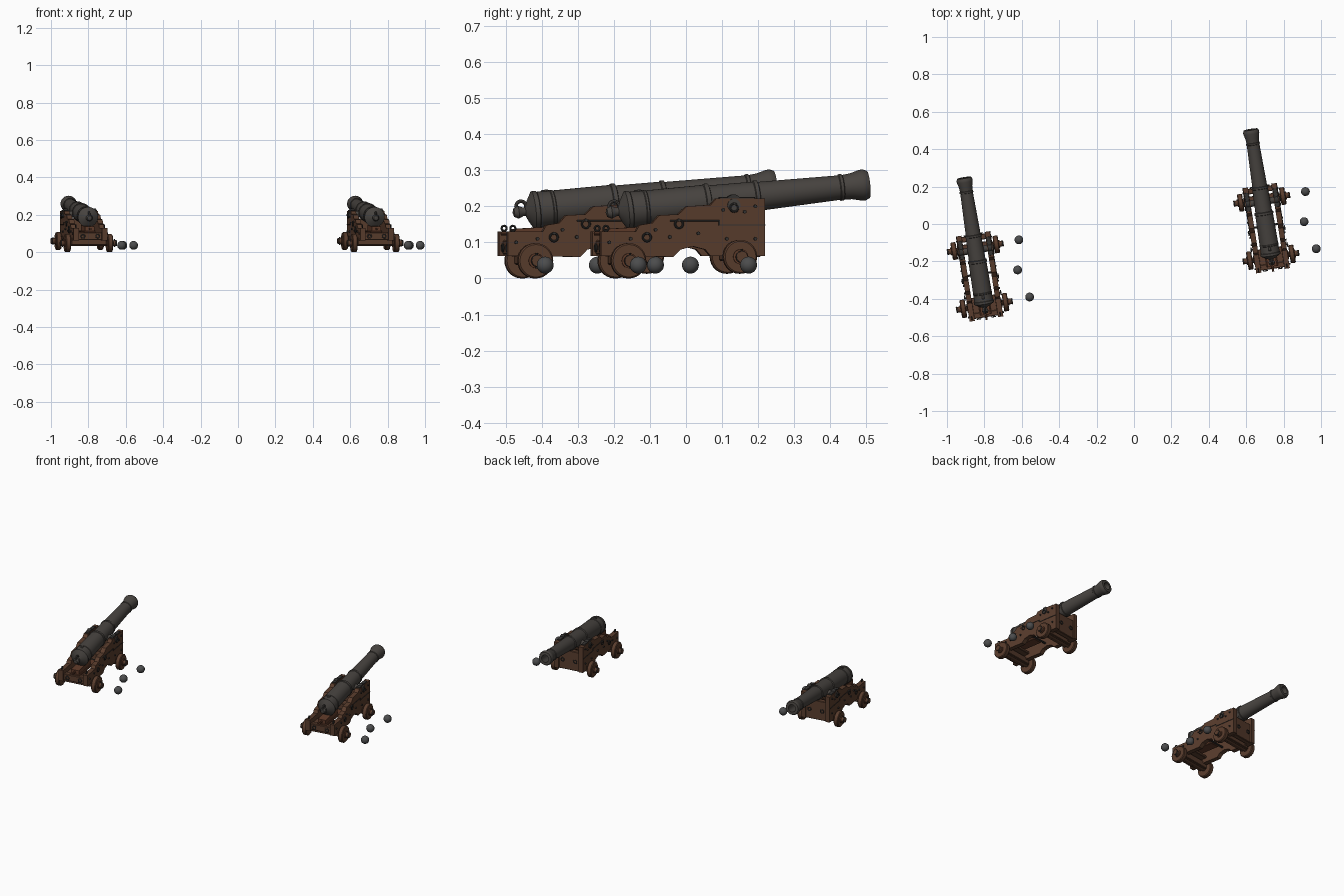
import bpy, bmesh, math
from mathutils import Matrix, Vector

cube = bpy.data.objects.get("Cube")
if cube:
    bpy.data.objects.remove(cube, do_unlink=True)


def material(name, r, g, b):
    mat = bpy.data.materials.new(name)
    mat.use_nodes = True
    mat.diffuse_color = (r, g, b, 1)
    shader = mat.node_tree.nodes["Principled BSDF"]
    shader.inputs["Base Color"].default_value = (r, g, b, 1)
    shader.inputs["Roughness"].default_value = 0.8
    return mat


gun_iron = material("gun iron", 0.064, 0.057, 0.051)
wood = material("brown wood", 0.1, 0.046, 0.026)
red_wood = material("reddish wood", 0.115, 0.044, 0.023)
black_iron = material("black iron", 0.035, 0.033, 0.031)
shot_grey = material("shot grey", 0.072, 0.073, 0.074)

# Both guns share the same meshes, turned the same way
turn = Matrix.Rotation(math.radians(9), 4, 'Z')
PLACES = {"left": Matrix.Translation((0.704, 0, 0)) @ turn,
          "right": Matrix.Translation((-0.828, -0.258, 0)) @ turn}

ALONG_X = Matrix.Rotation(math.radians(90), 4, 'Y')
ALONG_Y = Matrix.Rotation(math.radians(-90), 4, 'X')
UPRIGHT = Matrix.Identity(4)


def finish(name, bm, mat, smooth=True):
    bmesh.ops.recalc_face_normals(bm, faces=bm.faces)
    mesh = bpy.data.meshes.new(name)
    for face in bm.faces:
        face.smooth = smooth
    bm.to_mesh(mesh)
    bm.free()
    if smooth:
        mesh.set_sharp_from_angle(angle=math.radians(35))
    mesh.materials.append(mat)
    for side, place in PLACES.items():
        obj = bpy.data.objects.new(f"{name}_{side}", mesh)
        obj.matrix_world = place
        bpy.context.scene.collection.objects.link(obj)


def box(name, centre, size, mat, tilt=0, bevel=0.003):
    bm = bmesh.new()
    place = Matrix.Translation(centre) @ Matrix.Rotation(tilt, 4, 'X')
    bmesh.ops.create_cube(bm, size=1, matrix=place @ Matrix.Diagonal((*size, 1)))
    bmesh.ops.bevel(bm, geom=bm.edges[:], offset=bevel, segments=1, affect='EDGES')
    finish(name, bm, mat, False)


def lathe(name, profile, centre, axis, mat, steps=28, closed=False):
    bm = bmesh.new()
    verts = [bm.verts.new((r, 0, h)) for r, h in profile]
    edges = [bm.edges.new(pair) for pair in zip(verts, verts[1:])]
    if closed:
        edges.append(bm.edges.new((verts[-1], verts[0])))
    bmesh.ops.spin(bm, geom=verts + edges, axis=(0, 0, 1), cent=(0, 0, 0),
                   angle=math.tau, steps=steps)
    bmesh.ops.remove_doubles(bm, verts=bm.verts, dist=0.00005)
    bm.transform(Matrix.Translation(centre) @ axis)
    finish(name, bm, mat)


def rod(name, centre, radius, length, axis, mat, steps=16):
    h = length / 2
    lathe(name, [(0, -h), (radius, -h), (radius, h), (0, h)], centre, axis, mat, steps)


def ring(name, centre, radius, wire, axis, mat):
    angles = [math.tau * i / 8 for i in range(8)]
    profile = [(radius + wire * math.cos(a), wire * math.sin(a)) for a in angles]
    lathe(name, profile, centre, axis, mat, 20, True)


def slab(name, outline, x, thickness, mat):
    """Side outline in (y, z), extruded across x."""
    bm = bmesh.new()
    face = bm.faces.new([bm.verts.new((x - thickness / 2, y, z)) for y, z in outline])
    new = bmesh.ops.extrude_face_region(bm, geom=[face])["geom"]
    bmesh.ops.translate(bm, vec=(thickness, 0, 0),
                        verts=[v for v in new if isinstance(v, bmesh.types.BMVert)])
    finish(name, bm, mat, False)


# Barrel: button, breech, reinforcing rings, flared muzzle and bore
BARREL = [(0, -.058), (.012, -.054), (.018, -.042), (.012, -.028), (.012, -.022),
          (.03, -.014), (.045, -.005), (.054, 0), (.054, .012), (.051, .014),
          (.05, .05), (.052, .052), (.052, .058), (.05, .06), (.048, .22),
          (.051, .222), (.051, .234), (.045, .236), (.042, .36), (.045, .362),
          (.045, .372), (.04, .374), (.034, .6), (.037, .602), (.037, .61),
          (.034, .612), (.036, .635), (.043, .662), (.043, .672), (.038, .683),
          (.022, .684), (.022, .6), (0, .6)]
breech = Vector((0, -.168, .188))
elevate = Matrix.Rotation(math.radians(6.1), 4, 'X') @ ALONG_Y
lathe("barrel", BARREL, breech, elevate, gun_iron, 36)
ring("breeching_ring", (0, -.202, .2), .014, .005, ALONG_X, gun_iron)
rod("trunnions", (0, .12, .203), .018, .19, ALONG_X, gun_iron, 20)
box("vent_patch", (0, -.135, .242), (.016, .022, .008), gun_iron, .1)

# Stepped cheeks with an arched underside
CHEEK = [(-.253, .062), (-.253, .13), (-.155, .13), (-.145, .148), (-.108, .154),
         (-.09, .175), (-.035, .178), (-.012, .2), (.055, .204), (.07, .221),
         (.208, .221), (.208, .062), (.055, .062), (.04, .08), (.005, .089),
         (-.03, .08), (-.05, .06)]
CHEEK_X = 0.077
for s, side in ((1, "left"), (-1, "right")):
    x = s * CHEEK_X
    outer = s * (CHEEK_X + .015)
    slab("cheek_" + side, CHEEK, x, .028, wood)
    # Plank joint and iron strapping
    box("plank_joint_" + side, (outer, .143, .148), (.003, .13, .003), black_iron, 0, .0005)
    box("upper_joint_" + side, (outer, .01, .16), (.003, .14, .003), black_iron, 0, .0005)
    box("joint_step_" + side, (outer, .079, .154), (.003, .003, .014), black_iron, 0, .0005)
    box("cap_strap_" + side, (x, .13, .223), (.022, .1, .006), black_iron, 0, .001)
    rod("cap_arch_" + side, (x, .12, .212), .021, .022, ALONG_X, black_iron, 20)
    # Bolt heads
    for y, z in ((-.23, .1), (-.17, .11), (-.1, .135), (-.06, .115), (.02, .125),
                 (.09, .19), (.15, .185), (.18, .11), (.18, .2), (.1, .11)):
        rod("bolt_" + side, (outer, y, z), .005, .01, ALONG_X, black_iron, 8)
    # Tackle rings and eye bolts
    for y, z in ((-.035, .155), (.12, .2), (-.125, .118)):
        ring("tackle_ring_" + side, (outer + s * .005, y, z - .004), .011, .003, ALONG_X, black_iron)
        rod("ring_bolt_" + side, (outer, y, z + .007), .004, .02, ALONG_X, black_iron, 8)
    ring("rear_eye_" + side, (x, -.237, .139), .007, .003, ALONG_X, black_iron)

# Wheels on their axletrees
for end, y, z, r in (("front", .133, .06, .047), ("rear", -.18, .049, .049)):
    box(end + "_axletree", (0, y, z + .008), (.19, .05, .038), wood)
    rod(end + "_axle", (0, y, z), .015, .306, ALONG_X, wood)
    for s, side in ((1, "left"), (-1, "right")):
        wheel = [(0, -.014), (r - .004, -.014), (r, -.01), (r, .01), (r - .004, .014), (0, .014)]
        lathe(f"{end}_wheel_{side}", wheel, (s * .114, y, z), ALONG_X, wood)
        rod(f"{end}_hub_{side}", (s * .128, y, z), .021, .01, ALONG_X, red_wood, 20)
        ring(f"{end}_axle_band_{side}", (s * .148, y, z), .014, .003, ALONG_X, black_iron)
        rod(f"{end}_linchpin_{side}", (s * .141, y, z), .003, .044, UPRIGHT, black_iron, 8)

# Cross timbers, elevating bed and wedge
box("front_transom", (0, .185, .12), (.13, .03, .12), wood)
box("rear_transom", (0, -.228, .086), (.13, .03, .04), wood)
box("rear_floor", (0, -.18, .093), (.13, .1, .016), wood)
box("bed_plank", (0, -.12, .106), (.062, .22, .014), red_wood)
slab("wedge", [(-.23, .113), (-.23, .137), (-.08, .146), (-.08, .113)], 0, .05, red_wood)
rod("wedge_handle", (0, -.243, .125), .006, .03, ALONG_Y, red_wood, 10)
rod("cross_bolt", (0, -.01, .11), .006, .16, ALONG_X, black_iron, 10)
for x in (-.04, .04):
    ring("rear_transom_ring", (x, -.247, .085), .01, .003, ALONG_Y, black_iron)
    ring("front_transom_ring", (x, .204, .12), .01, .003, ALONG_Y, black_iron)

# Round shot lying beside the gun
for x, y in ((.237, .138), (.205, -.02), (.246, -.173)):
    bm = bmesh.new()
    bmesh.ops.create_uvsphere(bm, u_segments=24, v_segments=14, radius=.0235,
                              matrix=Matrix.Translation((x, y, .037)))
    finish("round_shot", bm, shot_grey)
